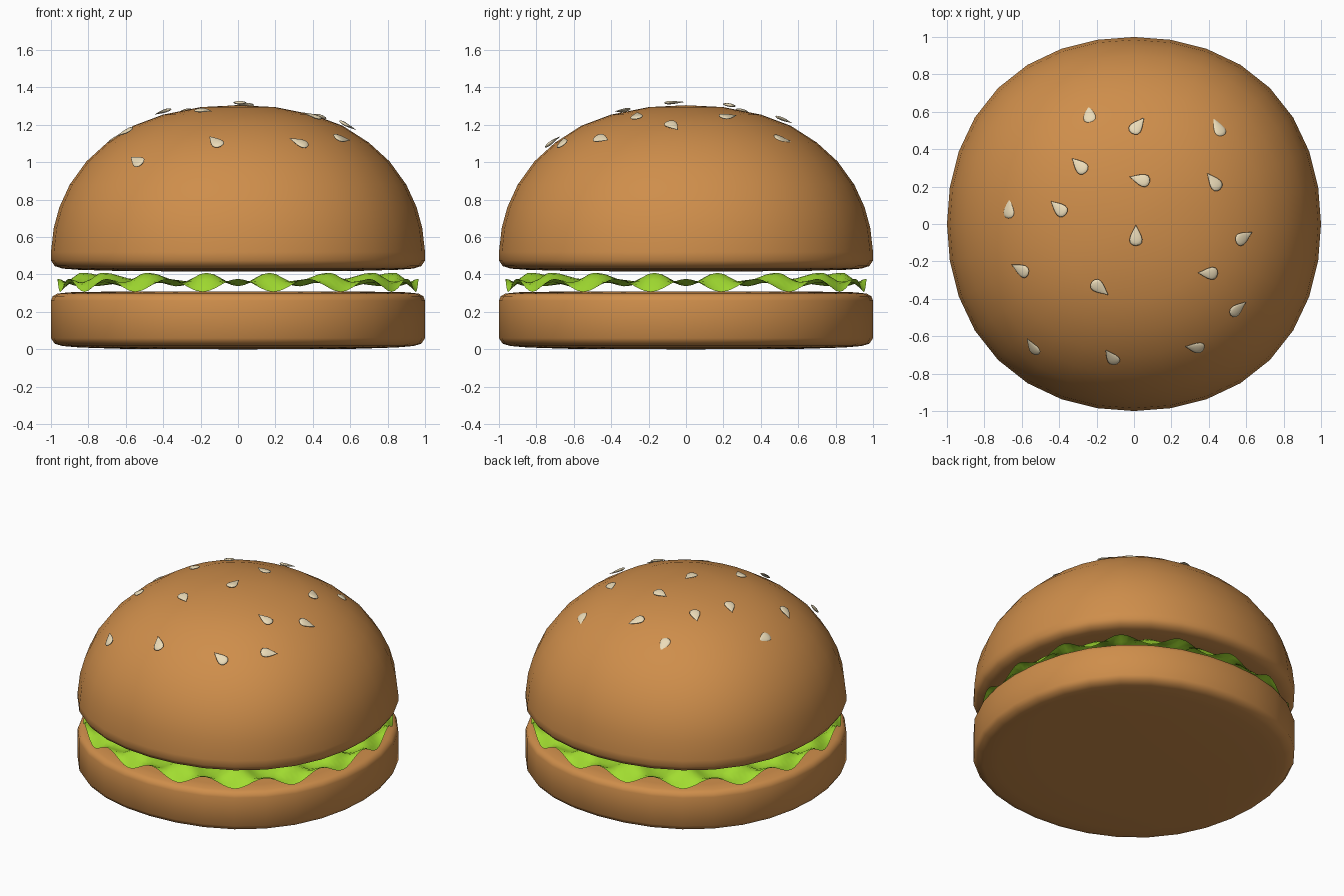
import bpy, bmesh, math
from mathutils import Vector, Matrix

if "Cube" in bpy.data.objects:
    bpy.data.objects.remove(bpy.data.objects["Cube"])

SIDES = 32


def material(name, rgb):
    m = bpy.data.materials.new(name)
    m.diffuse_color = (*rgb, 1)
    m.use_nodes = True
    m.node_tree.nodes["Principled BSDF"].inputs["Base Color"].default_value = m.diffuse_color
    return m


def squareness(a):
    # buns are very slightly squared circles
    return 1 + 0.028 * math.sin(2 * a) ** 2


def finish(bm, name, mat, angle=None):
    bmesh.ops.recalc_face_normals(bm, faces=bm.faces[:])
    me = bpy.data.meshes.new(name)
    bm.to_mesh(me)
    bm.free()
    ob = bpy.data.objects.new(name, me)
    bpy.context.collection.objects.link(ob)
    me.materials.append(mat)
    for p in me.polygons:
        p.use_smooth = True
    return ob


def ring_surface(bm, rings, sides, caps):
    # skin consecutive rings; fan caps close onto the given centre points
    for a, b in zip(rings, rings[1:]):
        for i in range(sides):
            j = (i + 1) % sides
            bm.faces.new((a[i], a[j], b[j], b[i]))
    for ring, z in caps:
        c = bm.verts.new((0, 0, z))
        for i in range(sides):
            bm.faces.new((c, ring[i], ring[(i + 1) % sides]))


def bun(name, profile, z_low, z_high, mat):
    bm = bmesh.new()
    rings = []
    for r, z in profile:
        ring = []
        for i in range(SIDES):
            a = math.tau * i / SIDES
            k = r * squareness(a)
            ring.append(bm.verts.new((k * math.cos(a), k * math.sin(a), z)))
        rings.append(ring)
    ring_surface(bm, rings, SIDES, [(rings[0], z_low), (rings[-1], z_high)])
    return finish(bm, name, mat)


bread = material("bread", (0.62, 0.27, 0.07))
green = material("lettuce_green", (0.36, 0.72, 0.03))
cream = material("seed_cream", (0.83, 0.71, 0.48))

# buns
bun("bottom_bun", [(0.6, 0.002), (0.85, 0.01), (0.94, 0.018), (0.98, 0.03), (1, 0.06),
                   (1, 0.26), (0.99, 0.285), (0.965, 0.298), (0.9, 0.305), (0.6, 0.31)],
    0.0, 0.31, bread)
dome = [(1, 0.52), (0.985, 0.65), (0.955, 0.76), (0.9, 0.88), (0.81, 1.005), (0.7, 1.105),
        (0.56, 1.195), (0.4, 1.255), (0.2, 1.295)]
bun("top_bun", [(0.6, 0.418), (0.85, 0.425), (0.94, 0.432), (0.98, 0.445), (1, 0.475)] + dome,
    0.416, 1.305, bread)

# lettuce: frilled sheet, rim and inner ring wave in opposite phase
bm = bmesh.new()
N, WAVES = 160, 16
rings = []
for r, z, amp in [(0.5, 0.36, 0), (0.7, 0.365, -0.015), (0.8, 0.372, -0.034),
                  (0.86, 0.373, -0.036), (0.91, 0.362, -0.01),
                  (0.945, 0.35, 0.022), (0.965, 0.342, 0.035)]:
    ring = []
    for i in range(N):
        a = math.tau * i / N
        k = r * squareness(a)
        ring.append(bm.verts.new((k * math.cos(a), k * math.sin(a),
                                  z + amp * math.cos(WAVES * a))))
    rings.append(ring)
ring_surface(bm, rings, N, [(rings[0], 0.36)])
finish(bm, "lettuce", green)


# sesame seeds
def dome_point(x, y):
    r = math.hypot(x, y) / squareness(math.atan2(y, x))
    pts = dome + [(0, 1.305)]
    for (r0, z0), (r1, z1) in zip(pts, pts[1:]):
        if r1 <= r <= r0:
            return Vector((x, y, z1 + (z0 - z1) * (r - r1) / (r0 - r1)))


def seed(i, x, y, tip, lift):
    e = 0.05
    p = dome_point(x, y)
    n = (dome_point(x + e, y) - dome_point(x - e, y)).cross(
        dome_point(x, y + e) - dome_point(x, y - e)).normalized()
    d = Vector((math.cos(math.radians(tip)), math.sin(math.radians(tip)), 0))
    d = (d - n * d.dot(n)).normalized()
    s = n.cross(d)
    frame = Matrix((d, s, n)).transposed().to_4x4()
    frame.translation = p + n * lift
    bm = bmesh.new()
    bmesh.ops.create_uvsphere(bm, u_segments=16, v_segments=8, radius=1)
    for v in bm.verts:
        taper = 0.62 - 0.5 * v.co.x
        v.co = Vector((v.co.x * 0.056, v.co.y * 0.046 * taper, v.co.z * 0.012 * taper))
    bm.transform(frame)
    finish(bm, f"seed_{i}", cream)


SEEDS = [(0.02, 0.52, 55), (-0.29, 0.31, 135), (0.03, 0.235, 165), (0.42, 0.225, 130),
         (-0.4, 0.085, 140), (0.01, -0.06, 90), (0.58, -0.07, 25), (-0.6, -0.24, 160),
         (0.39, -0.26, 175), (-0.18, -0.34, -40), (0.55, -0.445, 35), (-0.535, -0.645, 105),
         (-0.12, -0.7, 115), (0.32, -0.65, 160)]
for i, (x, y, t) in enumerate(SEEDS):
    seed(i, x, y, t, 0.018)
# seeds almost sunk into the crust
for i, (x, y, t) in enumerate([(0.45, 0.52, 110), (-0.24, 0.59, 100), (-0.67, 0.085, 90)]):
    seed(len(SEEDS) + i, x, y, t, -0.003)
